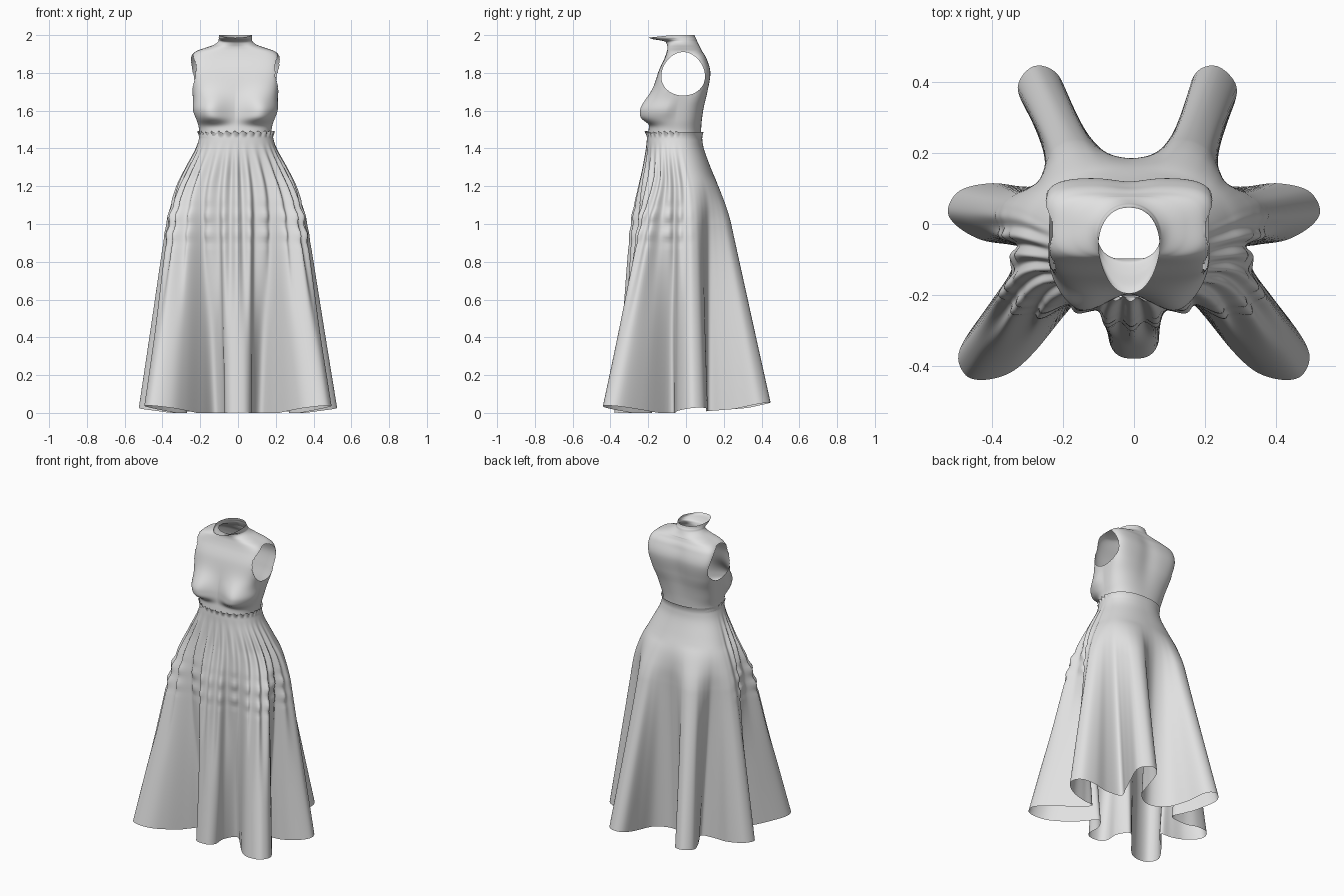
import bpy, bmesh, math
from math import sin, cos, pi, exp, hypot

if "Cube" in bpy.data.objects:
    bpy.data.objects.remove(bpy.data.objects["Cube"])

fabric = bpy.data.materials.new("light_grey_fabric")
fabric.diffuse_color = (0.75, 0.75, 0.75, 1)
fabric.use_nodes = True
fabric.node_tree.nodes["Principled BSDF"].inputs["Base Color"].default_value = fabric.diffuse_color


def spline(p0, p1, p2, p3, t):
    """Catmull-Rom interpolation of tuples."""
    return tuple(0.5 * (2 * b + (c - a) * t + (2 * a - 5 * b + 4 * c - d) * t * t
                        + (3 * b - a - 3 * c + d) * t ** 3)
                 for a, b, c, d in zip(p0, p1, p2, p3))


def resample(keys, steps):
    """Smooth open curve through the keys."""
    out = []
    for i in range(len(keys) - 1):
        a, d = keys[max(i - 1, 0)], keys[min(i + 2, len(keys) - 1)]
        out += [spline(a, keys[i], keys[i + 1], d, s / steps) for s in range(steps)]
    return out + [keys[-1]]


def oval(a, hx, yf, yb, n):
    """Point of a rounded-box oval, angle a counted from the front."""
    hy = (yb - yf) / 2
    s, c = sin(a), cos(a)
    r = (abs(s) ** n + abs(c) ** n) ** (-1 / n)
    return hx * s * r, (yf + yb) / 2 - hy * c * r


def smooth(lo, hi, v):
    t = min(max((v - lo) / (hi - lo), 0), 1)
    return t * t * (3 - 2 * t)


def loft(rows):
    """bmesh skin over closed rings of equal length."""
    bm = bmesh.new()
    rings = [[bm.verts.new(p) for p in row] for row in rows]
    n = len(rings[0])
    for r0, r1 in zip(rings, rings[1:]):
        for i in range(n):
            bm.faces.new((r0[i], r0[(i + 1) % n], r1[(i + 1) % n], r1[i]))
    return bm


def finish(bm, name):
    bmesh.ops.recalc_face_normals(bm, faces=bm.faces[:])
    for f in bm.faces:
        f.smooth = True
    me = bpy.data.meshes.new(name)
    bm.to_mesh(me)
    bm.free()
    me.materials.append(fabric)
    ob = bpy.data.objects.new(name, me)
    bpy.context.collection.objects.link(ob)
    return ob


# ---------- skirt ----------
# right half of the hem, front centre to back centre, 8 points per fold
half = [(0, -.38), (.045, -.37), (.07, -.33), (.07, -.25), (.12, -.18), (.19, -.25),
        (.28, -.36), (.35, -.42), (.43, -.44), (.48, -.42), (.49, -.35), (.40, -.22),
        (.27, -.08), (.34, -.06), (.43, -.045), (.50, -.005), (.525, .04), (.49, .095),
        (.40, .115), (.30, .105), (.20, .12), (.225, .19), (.265, .29), (.29, .385),
        (.235, .445), (.17, .42), (.14, .30), (.10, .19), (0, .14)]
left = [(-x - .16 * max(0, y - .15), y) for x, y in half[-2:0:-1]]
ctrl = half + left
N, SUB = len(ctrl), 6
hem = [spline(ctrl[i - 1], ctrl[i], ctrl[(i + 1) % N], ctrl[(i + 2) % N], s / SUB)
       for i in range(N) for s in range(SUB)]
M = len(hem)

# waist to hip rings: z, half width, front y, back y, squareness
waist = resample([(1.487, .200, -.213, .093, 2.3), (1.465, .196, -.207, .087, 2.3),
                  (1.44, .200, -.208, .087, 2.3), (1.39, .218, -.212, .097, 2.3),
                  (1.30, .262, -.222, .130, 2.35), (1.20, .306, -.238, .170, 2.4),
                  (1.10, .329, -.252, .190, 2.45), (1.00, .337, -.258, .195, 2.45)], 6)
levels = waist + [(z / 55,) + waist[-1][1:] for z in range(54, -1, -1)]
TOP = 1.25                                      # the folds open below this height


def skirt_point(i, ring):
    a = 2 * pi * i / M
    x, y = oval(a, *ring[1:])
    z = ring[0]
    front = smooth(-.35, .1, cos(a))            # gathers only on front and sides
    if z < TOP:                                 # straight runs from hip to deep folds
        hx, hy = hem[i]
        t = 1 - z / TOP
        z0 = .14 * max(0, hypot(hx, hy) - .36) + .08 * max(0, hy)
        valley = 1 - smooth(-.1, .06, hypot(hx, hy + .03) - hypot(x, y + .03))
        f = t ** (1 + .5 * valley * front) * (.55 + .45 * smooth(0, .2, t))
        x, y, z = x + (hx - x) * f, y + (hy - y) * f, z + z0 * t
    r = hypot(x, y + .03)
    pleat = cos(28 * a + .7 * sin(6 * a))
    d = front * .011 * pleat * smooth(1.45, 1.22, z) * smooth(.3, .95, z)
    d += front * .008 * (.35 + .6 * abs(sin(a))) * (.6 + .4 * pleat) \
        * sin(2 * pi * (z - .92) / .1) * smooth(.85, .93, z) * smooth(1.16, 1.05, z)
    ruffle = front * smooth(1.455, 1.487, z)    # frilled waist edge
    d += ruffle * .006 * cos(30 * a)
    z += ruffle * .005 * cos(30 * a + 1)
    return (x + x / r * d - .01 * min(z, 1.47) / 1.47, y + (y + .03) / r * d, z)


finish(loft([[skirt_point(i, k) for i in range(M)] for k in levels]), "skirt")

# ---------- bodice ----------
CX, S = -.014, 220
torso = resample([(1.455, .192, -.204, .078, 2.5), (1.50, .192, -.198, .080, 2.6),
                  (1.55, .202, -.190, .085, 2.8), (1.62, .215, -.184, .097, 3.2),
                  (1.70, .228, -.172, .115, 4.2), (1.80, .240, -.148, .130, 5.0),
                  (1.875, .238, -.115, .110, 4.8), (1.912, .212, -.102, .088, 4.0),
                  (1.932, .160, -.098, .077, 3.0), (1.948, .115, -.100, .068, 2.3),
                  (1.965, .092, -.110, .060, 2.0), (1.978, .088, -.140, .055, 2.1),
                  (1.987, .088, -.175, .050, 2.2), (2.00, .087, -.196, .046, 2.3)], 9)


def bodice_point(a, ring):
    z = ring[0]
    x, y = oval(a, *ring[1:])
    if cos(a) > 0:                              # bust
        lift = exp(-((z - 1.595) / .06) ** 4) if z < 1.595 else exp(-((z - 1.595) / .09) ** 2)
        y -= .066 * exp(-((abs(x) - .125) / .085) ** 2) * lift * smooth(0, .4, cos(a))
        x += math.copysign(.014, x) * smooth(0, .6, abs(sin(a))) * exp(-((z - 1.6) / .05) ** 2) * smooth(0, .3, cos(a))
    elif z < 1.93:                              # shallow spine groove
        y -= .010 * exp(-(x / .06) ** 2) * smooth(1.5, 1.75, z) * smooth(1.95, 1.85, z)
    if z > 1.965:                               # collar narrows to a tongue at the front
        x *= 1 - .22 * max(0, cos(a)) * (z - 1.965) / .035
        z -= .014 * max(0, cos(a)) * (z - 1.965) / .035
    return (x + CX, y, z)


bm = loft([[bodice_point(2 * pi * i / S, k) for i in range(S)] for k in torso])

# armholes: remove the faces inside an egg shape, then snap the rim to it
AY, AZ, AR = -.015, 1.795, .115


def egg(y, z):
    w = AR * (1 - .12 * (z - AZ) / AR)
    return hypot((y - AY) / w, (z - AZ) / AR)


hole = []
for f in bm.faces:
    c = f.calc_center_median()
    if abs(c.x - CX) > .1 and egg(c.y, c.z) < 1:
        hole.append(f)
bmesh.ops.delete(bm, geom=hole, context='FACES')
for v in bm.verts:
    if 1.6 < v.co.z < 1.94 and v.is_boundary:
        k = egg(v.co.y, v.co.z)
        v.co.y = AY + (v.co.y - AY) / k
        v.co.z = AZ + (v.co.z - AZ) / k
finish(bm, "bodice")
